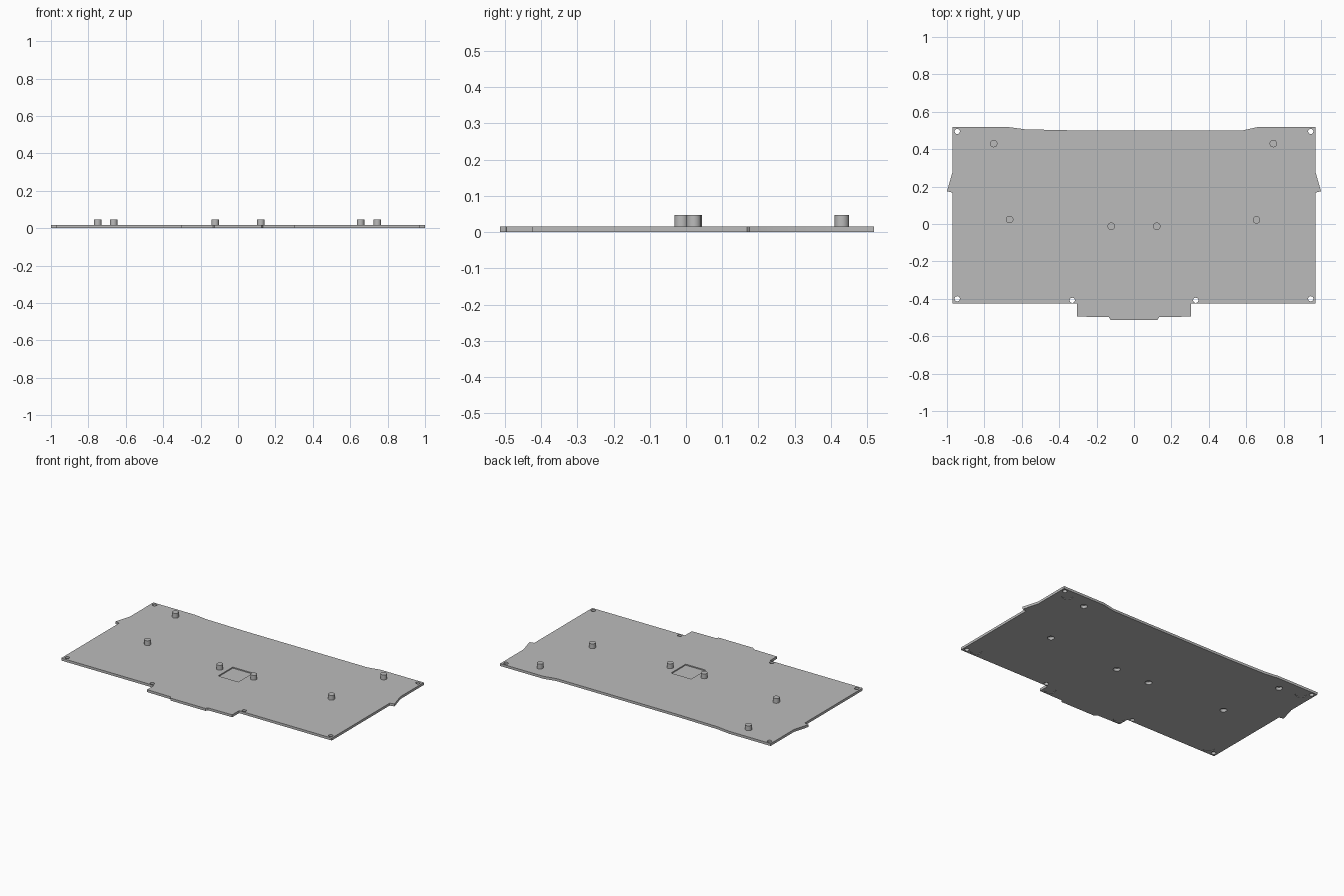
import bpy
import bmesh
import math
from mathutils import Matrix

cube = bpy.data.objects.get("Cube")
if cube:
    bpy.data.objects.remove(cube, do_unlink=True)

TOP, POST_TOP = 0.016, 0.047
POST_R, BORE_R, SCREW_R = 0.02, 0.013, 0.014

grey = bpy.data.materials.new("plain grey")
grey.use_nodes = True
colour = (0.5, 0.5, 0.5, 1)
grey.diffuse_color = colour
grey.node_tree.nodes["Principled BSDF"].inputs["Base Color"].default_value = colour


def add_object(name, bm):
    bmesh.ops.recalc_face_normals(bm, faces=bm.faces)
    mesh = bpy.data.meshes.new(name)
    bm.to_mesh(mesh)
    bm.free()
    mesh.materials.append(grey)
    obj = bpy.data.objects.new(name, mesh)
    bpy.context.collection.objects.link(obj)
    return obj


def add_cone(bm, x, y, z0, z1, r0, r1, caps=True):
    return bmesh.ops.create_cone(
        bm, cap_ends=caps, segments=24, radius1=r0, radius2=r1, depth=z1 - z0,
        matrix=Matrix.Translation((x, y, (z0 + z1) / 2)))["verts"]


def cut(target, bm):
    # Apply a difference cut and remove the cutter
    cutter = add_object("cutter", bm)
    cutter.hide_render = True
    mod = target.modifiers.new("cut", 'BOOLEAN')
    mod.operation, mod.solver, mod.object = 'DIFFERENCE', 'EXACT', cutter
    graph = bpy.context.evaluated_depsgraph_get()
    mesh = bpy.data.meshes.new_from_object(target.evaluated_get(graph))
    target.modifiers.clear()
    target.data = mesh
    bpy.data.objects.remove(cutter, do_unlink=True)


def mirrored(points):
    return [(s * x, y) for x, y in points for s in (-1, 1)]


def smooth(obj):
    bpy.ops.object.select_all(action='DESELECT')
    obj.select_set(True)
    bpy.context.view_layer.objects.active = obj
    bpy.ops.object.shade_smooth_by_angle(angle=math.radians(30))


# Base plate: front tab, side ears and a shallow dip along the back edge
half = [(0.125, -0.513), (0.135, -0.498), (0.305, -0.495), (0.305, -0.425),
        (0.97, -0.425), (0.97, 0.168), (1, 0.175), (0.97, 0.28), (0.97, 0.518)]
back = [(0.66, 0.518), (0.58, 0.5), (-0.3, 0.5), (-0.58, 0.506), (-0.67, 0.518)]
outline = half + back + [(-x, y) for x, y in reversed(half)]
bm = bmesh.new()
face = bm.faces.new([bm.verts.new((x, y, 0)) for x, y in outline])
side = bmesh.ops.extrude_face_region(bm, geom=[face])["geom"]
bmesh.ops.translate(bm, vec=(0, 0, TOP),
                    verts=[v for v in side if isinstance(v, bmesh.types.BMVert)])
plate = add_object("base_plate", bm)

# Round screw holes at the corners and beside the tab
posts = [(-0.75, 0.43), (0.745, 0.43), (-0.665, 0.024), (0.655, 0.022),
         (-0.122, -0.012), (0.122, -0.012)]
bm = bmesh.new()
for x, y in mirrored([(0.945, 0.495), (0.945, -0.4), (0.33, -0.408)]):
    add_cone(bm, x, y, -0.01, TOP + 0.01, SCREW_R, SCREW_R)
# Countersunk bores under the standoffs
for x, y in posts:
    add_cone(bm, x, y, -0.004, TOP + 0.004, 0.023, BORE_R)
cut(plate, bm)

# Shallow round seats for feet on the underside
bm = bmesh.new()
for x, y in mirrored([(0.895, 0.458), (0.89, -0.38), (0.264, -0.452)]):
    add_cone(bm, x, y, -0.01, 0.004, 0.034, 0.034)
# Square pocket in the top
bmesh.ops.create_cube(bm, size=1, matrix=Matrix.Translation((0, -0.025, TOP))
                      @ Matrix.Diagonal((0.145, 0.15, 0.014, 1)))
cut(plate, bm)
smooth(plate)

# Hollow standoffs
for i, (x, y) in enumerate(posts):
    bm = bmesh.new()
    z0 = TOP - 0.001
    for r in (POST_R, BORE_R):
        add_cone(bm, x, y, z0, POST_TOP, r, r, caps=False)
    for z in (z0, POST_TOP):
        bmesh.ops.bridge_loops(bm, edges=[
            e for e in bm.edges if all(abs(v.co.z - z) < 1e-5 for v in e.verts)])
    smooth(add_object(f"standoff_{i + 1}", bm))
